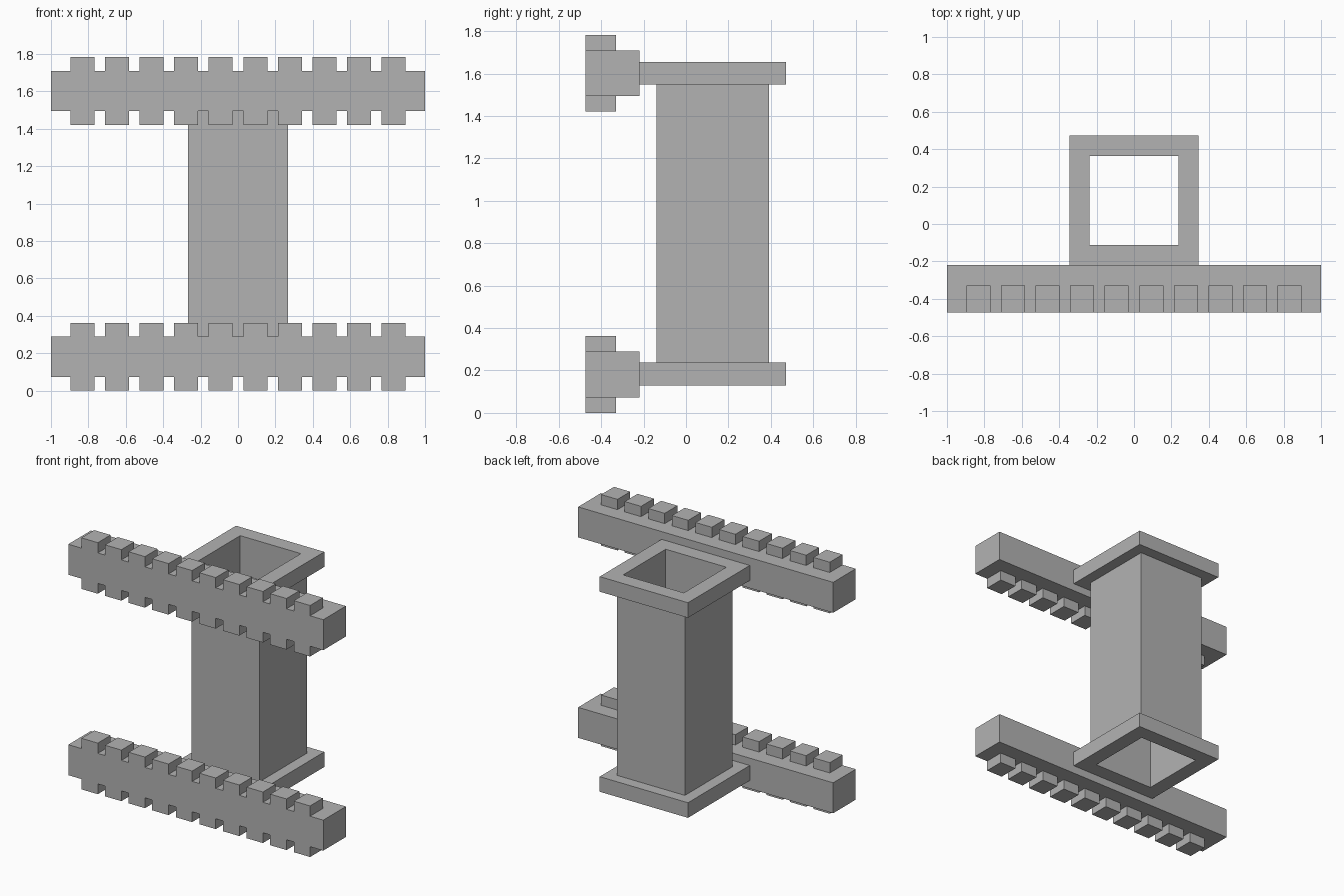
import bpy
import bmesh
from math import pi, sin, cos, sqrt

cube = bpy.data.objects.get("Cube")
if cube:
    bpy.data.objects.remove(cube, do_unlink=True)

grey = bpy.data.materials.new("plain grey")
grey.use_nodes = True
grey.diffuse_color = (0.45, 0.45, 0.45, 1)
grey.node_tree.nodes["Principled BSDF"].inputs["Base Color"].default_value = grey.diffuse_color


def finish(name, bm):
    bmesh.ops.recalc_face_normals(bm, faces=bm.faces[:])
    mesh = bpy.data.meshes.new(name)
    bm.to_mesh(mesh)
    bm.free()
    mesh.materials.append(grey)
    obj = bpy.data.objects.new(name, mesh)
    bpy.context.collection.objects.link(obj)
    return obj


def extrude_profile(bm, points, y0, y1):
    """Extrude an (x, z) outline from y0 to y1."""
    face = bm.faces.new([bm.verts.new((x, y0, z)) for x, z in points])
    moved = bmesh.ops.extrude_face_region(bm, geom=[face], use_keep_orig=True)["geom"]
    verts = [v for v in moved if isinstance(v, bmesh.types.BMVert)]
    bmesh.ops.translate(bm, verts=verts, vec=(0, y1 - y0, 0))


# Hollow square column with a flange at each end
FLANGE, WALL, BORE = 0.346, 0.266, 0.238
BOTTOM, TOP, THICK = 0.13, 1.655, 0.107
profile = [(BORE, BOTTOM), (FLANGE, BOTTOM), (FLANGE, BOTTOM + THICK), (WALL, BOTTOM + THICK),
           (WALL, TOP - THICK), (FLANGE, TOP - THICK), (FLANGE, TOP), (BORE, TOP)]
bm = bmesh.new()
rings = []
for half, z in profile:
    corners = [pi / 4 + k * pi / 2 for k in range(4)]
    rings.append([bm.verts.new((half * sqrt(2) * cos(a), half * sqrt(2) * sin(a), z))
                  for a in corners])
for i, ring in enumerate(rings):
    after = rings[(i + 1) % len(rings)]
    for k in range(4):
        n = (k + 1) % 4
        bm.faces.new((ring[k], ring[n], after[n], after[k]))
column = finish("flanged_column", bm)
column.location.y = 0.126

# Toothed bars: a notched front slab and a plain back slab
TEETH, PITCH, TOOTH = 10, 0.185, 0.128
CORE, TIP = 0.108, 0.181
FRONT, STEP, BACK = -0.473, -0.33, -0.22


def toothed_bar(name, z):
    edge = [(-1, CORE)]
    for i in range(TEETH):
        x = (i - (TEETH - 1) / 2) * PITCH
        l, r = x - TOOTH / 2, x + TOOTH / 2
        edge += [(l, CORE), (l, TIP), (r, TIP), (r, CORE)]
    edge.append((1, CORE))
    bm = bmesh.new()
    extrude_profile(bm, edge + [(x, -h) for x, h in reversed(edge)], FRONT, STEP)
    extrude_profile(bm, [(-1, CORE), (1, CORE), (1, -CORE), (-1, -CORE)], STEP, BACK)
    finish(name, bm).location.z = z


toothed_bar("lower_toothed_bar", TIP)
toothed_bar("upper_toothed_bar", 1.602)
